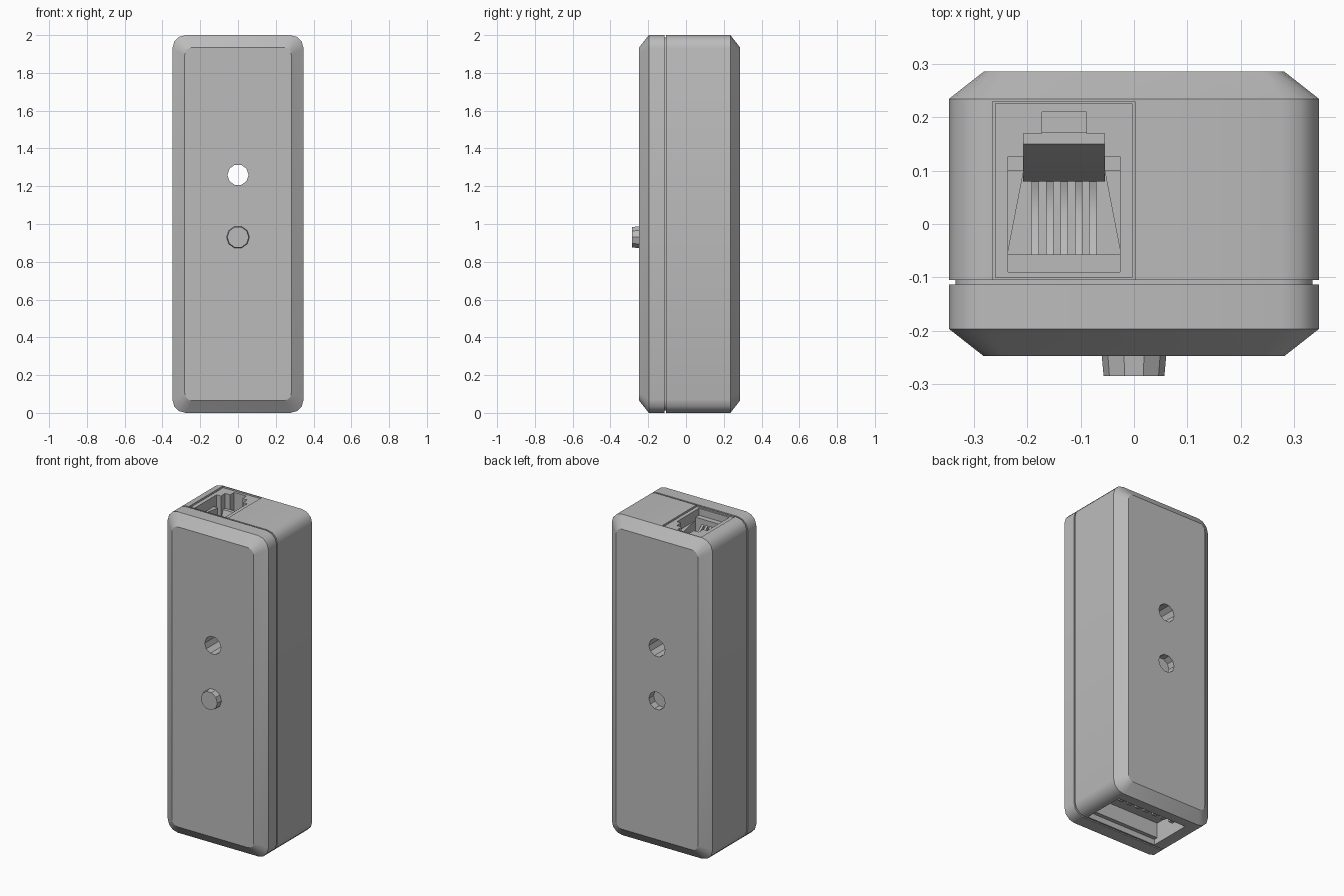
import bpy
import bmesh
import math

cube = bpy.data.objects.get("Cube")
if cube:
    bpy.data.objects.remove(cube, do_unlink=True)

grey = bpy.data.materials.new("matte grey plastic")
grey.use_nodes = True
COLOUR = (0.5, 0.5, 0.5, 1)
grey.diffuse_color = COLOUR
grey.node_tree.nodes["Principled BSDF"].inputs["Base Color"].default_value = COLOUR


def loft(name, rings):
    """Skin a row of matching point rings and cap both ends."""
    bm = bmesh.new()
    loops = [[bm.verts.new(p) for p in ring] for ring in rings]
    n = len(loops[0])
    for a, b in zip(loops, loops[1:]):
        for i in range(n):
            j = (i + 1) % n
            bm.faces.new((a[i], a[j], b[j], b[i]))
    bm.faces.new(loops[0])
    bm.faces.new(loops[-1])
    bmesh.ops.recalc_face_normals(bm, faces=bm.faces)
    mesh = bpy.data.meshes.new(name)
    bm.to_mesh(mesh)
    bm.free()
    mesh.materials.append(grey)
    obj = bpy.data.objects.new(name, mesh)
    bpy.context.collection.objects.link(obj)
    return obj


def prism(name, outline, z0, z1):
    return loft(name, [[(x, y, z) for x, y in outline] for z in (z0, z1)])


def box(name, x0, x1, y0, y1, z0, z1):
    return prism(name, [(x0, y0), (x1, y0), (x1, y1), (x0, y1)], z0, z1)


def slab_ring(y, inset, radius):
    """Rounded upright rectangle at depth y."""
    w, h, ring = HALF_W - inset - radius, 1 - inset - radius, []
    for k, (sx, sz) in enumerate(((1, 1), (-1, 1), (-1, -1), (1, -1))):
        for s in range(4):
            a = math.radians(90 * k + 30 * s)
            ring.append((sx * w + radius * math.cos(a), y,
                         1 + sz * h + radius * math.sin(a)))
    return ring


def rod(name, z, stations, sides=10):
    """Round bar along y; stations are (y, radius)."""
    return loft(name, [[(r * math.cos(math.tau * i / sides), y,
                         z + r * math.sin(math.tau * i / sides))
                        for i in range(sides)] for y, r in stations])


def cut(targets, cutter):
    for target in targets:
        mod = target.modifiers.new("cut", 'BOOLEAN')
        mod.operation = 'DIFFERENCE'
        mod.solver = 'EXACT'
        mod.object = cutter
        bpy.context.view_layer.objects.active = target
        bpy.ops.object.modifier_apply(modifier=mod.name)
    bpy.data.objects.remove(cutter, do_unlink=True)


HALF_W = 0.347

# Two case halves with a recessed seam between them
front_shell = loft("front_shell", [slab_ring(-0.248, 0.065, 0.04),
                                   slab_ring(-0.197, 0, 0.07),
                                   slab_ring(-0.114, 0, 0.07)])
back_shell = loft("back_shell", [slab_ring(-0.105, 0, 0.07),
                                 slab_ring(0.235, 0, 0.07),
                                 slab_ring(0.286, 0.065, 0.04)])
seam = loft("seam", [slab_ring(-0.118, 0.012, 0.06), slab_ring(-0.1, 0.012, 0.06)])

# Hole through the case, and the button's recess at the back
cut([front_shell, back_shell, seam],
    rod("hole_cutter", 1.26, [(-0.4, 0.056), (0.4, 0.056)]))
cut([back_shell], rod("recess_cutter", 0.93, [(0.24, 0.056), (0.4, 0.056)]))
button = rod("button", 0.93, [(-0.285, 0.057), (-0.22, 0.063)])

# Socket pocket on top, port opening below
cut([back_shell, seam], box("pocket_cutter", -0.266, 0.002, -0.104, 0.23, 1.55, 2.1))
cut([back_shell], box("port_cutter", -0.23, 0.26, -0.095, 0.175, -0.1, 0.13))

# Socket housing with a stepped opening
MID = -0.131
housing = box("socket_housing", -0.261, -0.003, -0.1, 0.226, 1.55, 1.993)
half = [(0.105, -0.09), (0.105, 0.127), (0.076, 0.127), (0.076, 0.17),
        (0.042, 0.17), (0.042, 0.21)]
outline = [(MID + x, y) for x, y in half] + [(MID - x, y) for x, y in reversed(half)]
cut([housing], prism("opening_cutter", outline, 1.62, 2.1))

# Socket interior: tapered cheeks, ramp, lip and contact ribs
for side, label in ((-1, "right"), (1, "left")):
    prism(label + "_cheek", [(MID + side * x, y) for x, y in
                             ((0.106, -0.055), (0.106, 0.1), (0.076, 0.1))], 1.61, 1.93)
loft("latch_ramp", [[(x, 0.172, 1.61), (x, 0.172, 1.9), (x, 0.15, 1.9),
                     (x, 0.08, 1.72), (x, 0.08, 1.61)] for x in (MID - 0.077, MID + 0.077)])
box("socket_lip", MID - 0.106, MID + 0.106, -0.091, -0.057, 1.61, 1.95)
for i in range(5):
    x = MID + (i - 2) * 0.027
    loft("contact_rib_%d" % (i + 1),
         [[(s, -0.06, 1.61), (s, 0.08, 1.61), (s, 0.08, 1.72), (s, 0.02, 1.86),
           (s, -0.06, 1.92)] for s in (x - 0.007, x + 0.007)])

# Port contacts along the rear wall and a ledge along the front wall
for i in range(7):
    x = -0.17 + i * 0.062
    box("port_tooth_%d" % (i + 1), x, x + 0.03, 0.135, 0.177, 0.015, 0.132)
box("port_ledge", -0.232, 0.262, -0.097, -0.07, 0.035, 0.132)

# Crisp facets with softened rounded corners
for obj in bpy.context.collection.objects:
    if obj.type == 'MESH' and obj.data.materials and obj.data.materials[0] == grey:
        bpy.ops.object.select_all(action='DESELECT')
        obj.select_set(True)
        bpy.context.view_layer.objects.active = obj
        bpy.ops.object.shade_smooth_by_angle(angle=math.radians(32))
